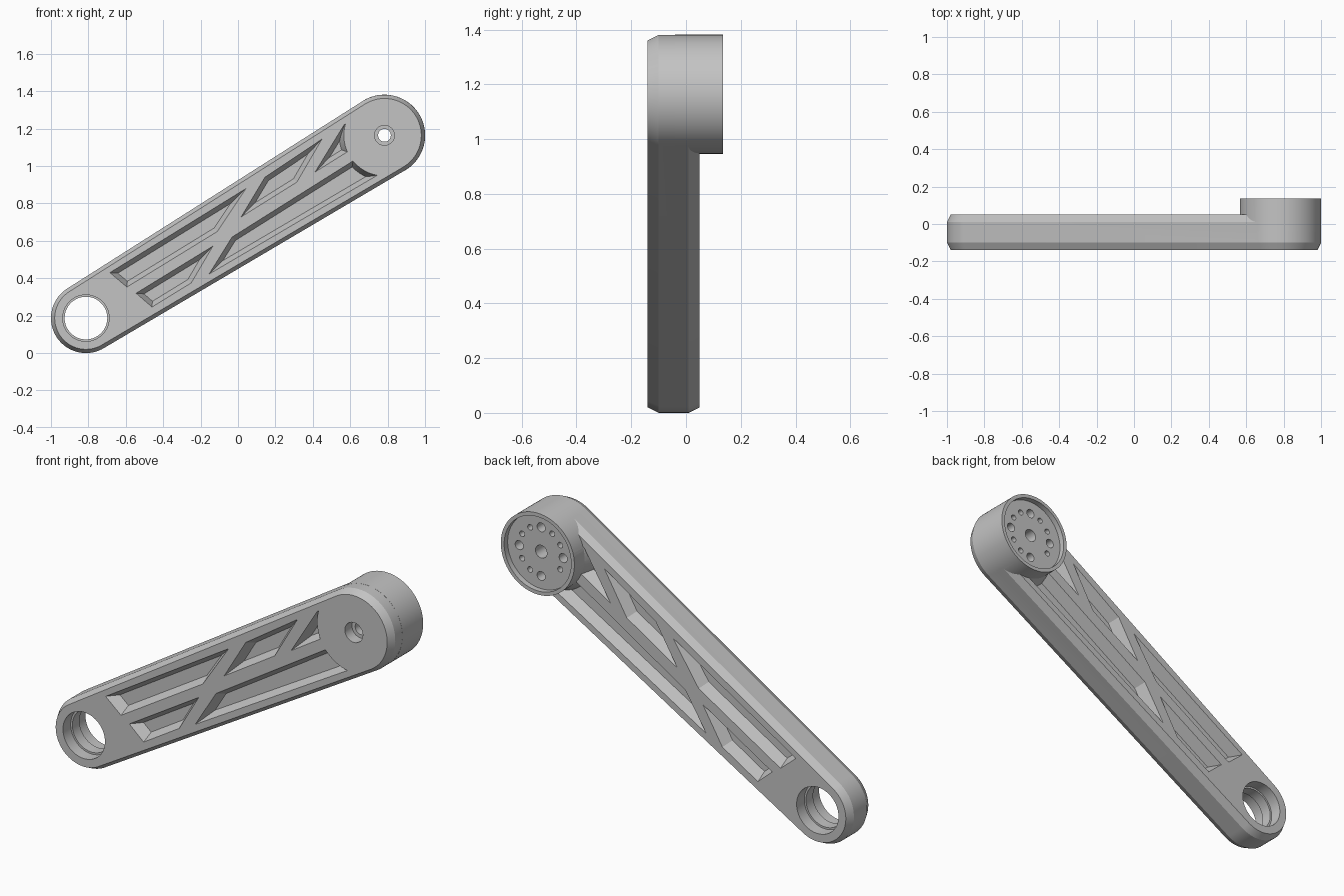
import bpy, bmesh
from math import sin, cos, pi, atan2, acos, radians
from mathutils import Vector

if "Cube" in bpy.data.objects:
    bpy.data.objects.remove(bpy.data.objects["Cube"], do_unlink=True)

SMALL, SMALL_R = Vector((-0.813, 0.187)), 0.187
BIG, BIG_R = Vector((0.783, 1.164)), 0.217
FRONT, BACK, BOSS_BACK = -0.14, 0.05, 0.135

grey = bpy.data.materials.new("satin grey")
grey.use_nodes = True
grey.diffuse_color = (0.55, 0.55, 0.55, 1)
grey.node_tree.nodes["Principled BSDF"].inputs["Base Color"].default_value = grey.diffuse_color


def arc(c, r, a0, a1, n):
    return [c + Vector((cos(a), sin(a))) * r
            for a in (a0 + (a1 - a0) * i / n for i in range(n + 1))]


def capsule(inset):
    """Tapered outline tangent to both end circles."""
    d = BIG - SMALL
    axis = atan2(d.y, d.x)
    t = acos((SMALL_R - BIG_R) / d.length)
    return (arc(BIG, BIG_R - inset, axis - t, axis + t, 56)
            + arc(SMALL, SMALL_R - inset, axis + t, axis + 2 * pi - t, 48))


def inset_poly(pts, w):
    """Move every edge of a counter-clockwise outline inwards by w."""
    out = []
    for i, p in enumerate(pts):
        a = (p - pts[i - 1]).normalized()
        b = (pts[(i + 1) % len(pts)] - p).normalized()
        na, nb = Vector((-a.y, a.x)), Vector((-b.y, b.x))
        out.append(p + (na + nb) * (w / (1 + na.dot(nb))))
    return out


def loft(bm, rings):
    """Closed solid through outlines placed at successive depths."""
    loops = [[bm.verts.new((p.x, y, p.y)) for p in pts] for pts, y in rings]
    n = len(loops[0])
    faces = []
    for lo, hi in zip(loops, loops[1:]):
        for i in range(n):
            j = (i + 1) % n
            faces.append(bm.faces.new((lo[i], lo[j], hi[j], hi[i])))
    faces += [bm.faces.new(loops[0][::-1]), bm.faces.new(loops[-1])]
    bmesh.ops.recalc_face_normals(bm, faces=faces)


def turned(bm, c, profile, n=96):
    loft(bm, [(arc(c, r, 0, 2 * pi, n)[:-1], y) for r, y in profile])


def finish(bm, name):
    me = bpy.data.meshes.new(name)
    bm.to_mesh(me)
    bm.free()
    me.materials.append(grey)
    ob = bpy.data.objects.new(name, me)
    bpy.context.collection.objects.link(ob)
    return ob


def combine(target, tool, operation):
    tool.hide_render = True
    mod = target.modifiers.new("shape", 'BOOLEAN')
    mod.operation, mod.solver, mod.object = operation, 'EXACT', tool
    bpy.context.view_layer.objects.active = target
    bpy.ops.object.modifier_apply(modifier=mod.name)
    bpy.data.objects.remove(tool, do_unlink=True)


# Chamfered arm body
bm = bmesh.new()
loft(bm, [(capsule(0.02), FRONT), (capsule(0), FRONT + 0.04),
          (capsule(0), BACK - 0.04), (capsule(0.02), BACK)])
arm = finish(bm, "lever_arm")

# Truss pockets with sloping walls; the last two run on into the hub
pockets = [
    [(-0.685, 0.43), (-0.594, 0.353), (-0.11, 0.65), (0.043, 0.88)],
    [(-0.545, 0.32), (-0.46, 0.246), (-0.25, 0.375), (-0.134, 0.572)],
    [(0.016, 0.727), (0.315, 0.914), (0.449, 1.144), (0.144, 0.94)],
    [(-0.155, 0.422), (0.807, 0.987), (0.683, 1.07), (-0.032, 0.62)],
    [(0.412, 0.968), (0.66, 1.123), (0.66, 1.277), (0.567, 1.22)],
]
DEPTH, SLOPE, OVER = 0.06, 0.025, 0.01
FLARE = SLOPE / DEPTH
for outline in pockets:
    pts = [Vector(p) for p in outline]
    for face, d in ((FRONT, 1), (BACK, -1)):
        bm = bmesh.new()
        loft(bm, [(inset_poly(pts, -FLARE * OVER), face - d * OVER),
                  (inset_poly(pts, SLOPE), face + d * DEPTH)])
        cutter = finish(bm, "pocket_cutter")
        # Keep the hub solid behind a conical wall
        bm = bmesh.new()
        turned(bm, BIG, [(BIG_R - FLARE * 0.02, face - d * 0.02),
                         (BIG_R + FLARE * 0.07, face + d * 0.07)])
        combine(cutter, finish(bm, "hub_keeper"), 'DIFFERENCE')
        combine(arm, cutter, 'DIFFERENCE')

# Hub boss standing out of the back
bm = bmesh.new()
turned(bm, BIG, [(BIG_R + 0.0005, -0.04), (BIG_R + 0.0005, BOSS_BACK)])
combine(arm, finish(bm, "boss"), 'UNION')

# Stepped bearing bore, and hub recess with its counterbored centre hole
bm = bmesh.new()
turned(bm, SMALL, [(0.124, FRONT - 0.02), (0.124, -0.075), (0.114, -0.075),
                   (0.114, -0.015), (0.124, -0.015), (0.124, BACK + 0.02)])
turned(bm, BIG, [(0.053, FRONT - 0.02), (0.053, FRONT + 0.06), (0.034, FRONT + 0.06),
                 (0.034, BOSS_BACK - 0.03), (0.198, BOSS_BACK - 0.03),
                 (0.198, BOSS_BACK + 0.02)])
combine(arm, finish(bm, "bores"), 'DIFFERENCE')

# Ring of screw holes, every third one larger
bm = bmesh.new()
for i, c in enumerate(arc(BIG, 0.13, 0, 2 * pi, 12)[:-1]):
    r = 0.015 if i % 3 else 0.024
    turned(bm, c, [(r, 0.03), (r, BOSS_BACK + 0.01)], 24)
combine(arm, finish(bm, "screw_holes"), 'DIFFERENCE')

bpy.ops.object.select_all(action='DESELECT')
arm.select_set(True)
bpy.context.view_layer.objects.active = arm
bpy.ops.object.shade_smooth_by_angle(angle=radians(20))
